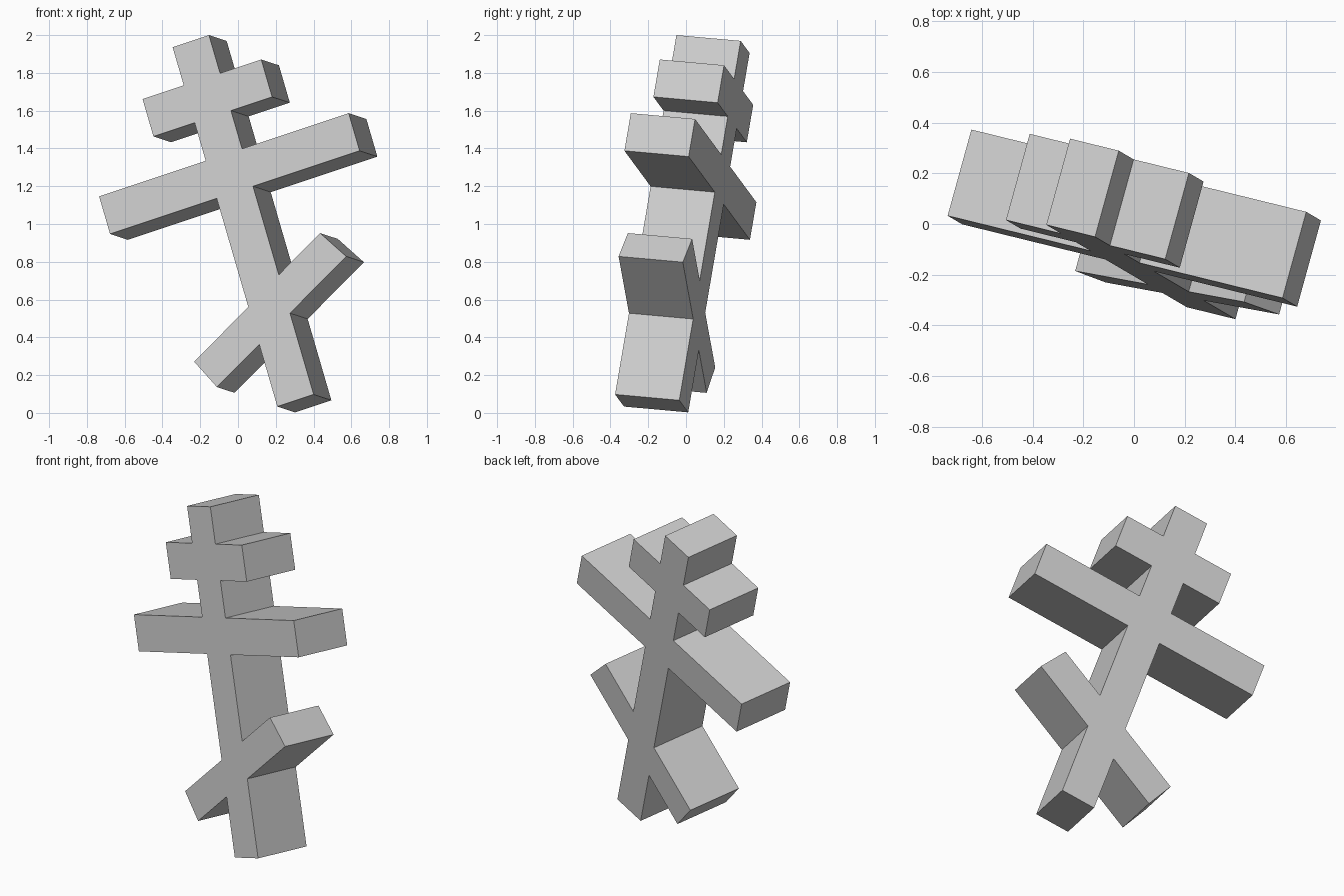
import bpy
import bmesh
from mathutils import Matrix, Vector

cube = bpy.data.objects.get("Cube")
if cube:
    bpy.data.objects.remove(cube, do_unlink=True)

# Single stone grey material
grey = bpy.data.materials.new("light_grey")
grey.use_nodes = True
colour = (0.6, 0.6, 0.6, 1)
grey.diffuse_color = colour
grey.node_tree.nodes["Principled BSDF"].inputs["Base Color"].default_value = colour

HALF, HEIGHT, DEPTH = 0.104, 2.008, 0.354


def crossbar(side, reach, top, bottom):
    """Outline of one half of a level bar, from top to bottom."""
    return [(side * HALF, top), (side * reach, top),
            (side * reach, bottom), (side * HALF, bottom)]


def slanted(side, upper, lower):
    """Outline of one half of the slanted footrest, from top to bottom."""
    slope = 0.51
    join = [(side * HALF, p[1] + slope * (side * HALF - p[0])) for p in (upper, lower)]
    return [join[0], upper, lower, join[1]]


def half_outline(side, upper, lower):
    return ([(side * HALF, 0)]
            + crossbar(side, 0.34, -0.213, -0.422)
            + crossbar(side, 0.715, -0.635, -0.845)
            + slanted(side, upper, lower)
            + [(side * HALF, -HEIGHT)])


# Closed front outline: down the left side of the face, up the right side
outline = half_outline(-1, (-0.47, -1.638), (-0.39, -1.806))
outline += reversed(half_outline(1, (0.383, -1.197), (0.484, -1.36)))

# Extrude the outline into a prism
bm = bmesh.new()
front = bm.faces.new([bm.verts.new((u, v, 0)) for u, v in outline])
back = bmesh.ops.extrude_face_region(bm, geom=[front], use_keep_orig=True)["geom"]
bmesh.ops.translate(bm, vec=(0, 0, -DEPTH),
                    verts=[g for g in back if isinstance(g, bmesh.types.BMVert)])
bmesh.ops.recalc_face_normals(bm, faces=bm.faces)

# Tilt the cross: across, up and facing directions
across = Vector((0.924, -0.227, 0.308)).normalized()
up = Vector((-0.277, 0.162, 0.947))
up = (up - across * up.dot(across)).normalized()
facing = across.cross(up)
pose = Matrix((across, up, facing)).transposed().to_4x4()
pose.translation = (-0.25, -0.027, 1.968)
bm.transform(pose)

mesh = bpy.data.meshes.new("three_bar_cross")
bm.to_mesh(mesh)
bm.free()
mesh.materials.append(grey)
cross = bpy.data.objects.new("three_bar_cross", mesh)
bpy.context.collection.objects.link(cross)
